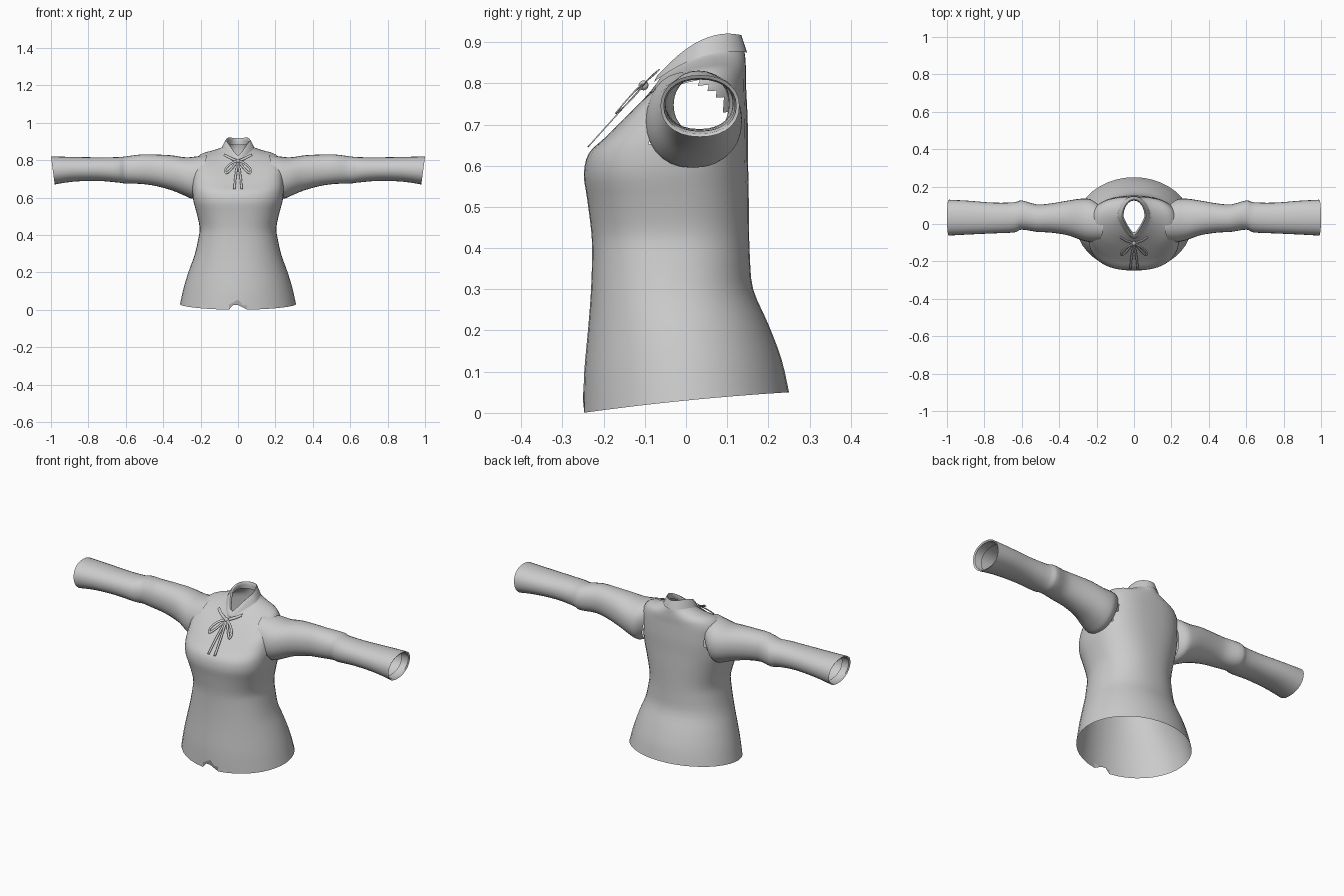
import bpy, bmesh, math
from mathutils import Vector

cube = bpy.data.objects.get("Cube")
if cube:
    bpy.data.objects.remove(cube)

cloth = bpy.data.materials.new("grey_cloth")
cloth.use_nodes = True
GREY = (0.6, 0.6, 0.6, 1)
cloth.diffuse_color = GREY
cloth.node_tree.nodes["Principled BSDF"].inputs["Base Color"].default_value = GREY


def finish(name, bm):
    mesh = bpy.data.meshes.new(name)
    bm.to_mesh(mesh)
    bm.free()
    obj = bpy.data.objects.new(name, mesh)
    bpy.context.collection.objects.link(obj)
    mesh.materials.append(cloth)
    bpy.ops.object.select_all(action='DESELECT')
    obj.select_set(True)
    bpy.context.view_layer.objects.active = obj
    bpy.ops.object.shade_smooth_by_angle(angle=math.radians(50))
    return obj


def smooth_rows(rows, steps):
    """Catmull-Rom interpolation through the section rows."""
    out = []
    for i in range(len(rows) - 1):
        quad = (rows[max(i - 1, 0)], rows[i], rows[i + 1], rows[min(i + 2, len(rows) - 1)])
        for k in range(steps):
            t = k / steps
            out.append([0.5 * (2 * b + (c - a) * t + (2 * a - 5 * b + 4 * c - d) * t * t
                               + (3 * b - a - 3 * c + d) * t ** 3) for a, b, c, d in zip(*quad)])
    return out + [list(rows[-1])]


def loft(rings):
    """Skin a list of closed rings without caps."""
    bm = bmesh.new()
    loops = [[bm.verts.new(p) for p in ring] for ring in rings]
    for a, b in zip(loops, loops[1:]):
        for i in range(len(a)):
            j = (i + 1) % len(a)
            bm.faces.new((a[i], a[j], b[j], b[i]))
    return bm


def power(v, p):
    return math.copysign(abs(v) ** p, v)


SEG = 40


def body_ring(row):
    """Tilted, rounded section: half width, front/back y, front/side/back z, roundness, front taper."""
    hw, yf, yb, zf, zs, zb, p, taper = row
    ring = []
    for i in range(SEG):
        a = math.tau * i / SEG
        s = power(math.sin(a), p)
        x = hw * power(math.cos(a), p) * (1 - taper * max(0, -s))
        y = (yf + yb) / 2 + s * (yb - yf) / 2
        z = zs + s * (zb - zf) / 2 + s * s * ((zb + zf) / 2 - zs)
        ring.append(Vector((x, y, z)))
    return ring


# Torso from hem to neckline
torso_rows = [
    (.31, -.25, .25, 0, .03, .05, 1, 0),
    (.29, -.247, .232, .1, .12, .13, 1, 0),
    (.262, -.238, .2, .2, .21, .215, .97, 0),
    (.233, -.231, .163, .29, .29, .3, .92, 0),
    (.212, -.228, .155, .38, .38, .38, .88, 0),
    (.205, -.23, .153, .44, .44, .45, .86, 0),
    (.222, -.24, .152, .52, .52, .55, .82, 0),
    (.24, -.248, .15, .58, .59, .63, .78, 0),
    (.245, -.236, .15, .63, .66, .7, .75, 0),
    (.242, -.2, .148, .665, .73, .75, .75, 0),
    (.232, -.165, .146, .7, .785, .79, .75, 0),
    (.2, -.13, .146, .735, .825, .82, .78, 0),
    (.14, -.1, .145, .765, .842, .845, .85, .1),
    (.09, -.075, .143, .795, .86, .87, 1, .3),
    (.072, -.062, .138, .815, .88, .89, 1, .5),
    (.064, -.058, .133, .825, .905, .917, 1, .5),
    (.056, -.045, .126, .822, .895, .908, 1, .5),
    (.06, -.045, .125, .81, .875, .88, 1, .5),
]
rings = [body_ring(r) for r in smooth_rows(torso_rows, 3)]
rings[0][SEG * 3 // 4].z += .055          # notch at the front of the hem
bm = loft(rings)
# Armholes inside the sleeve roots
holes = []
for f in bm.faces:
    c = f.calc_center_median()
    if abs(c.x) > .15 and ((c.y - .01) / .09) ** 2 + ((c.z - .71) / .095) ** 2 < 1:
        holes.append(f)
bmesh.ops.delete(bm, geom=holes, context='FACES')
finish("torso", bm)

# Turned-down collar
collar_rows = [
    (.064, -.06, .134, .827, .905, .917, 1, .5),
    (.074, -.069, .14, .82, .89, .9, 1, .45),
    (.087, -.078, .148, .803, .864, .875, 1, .4),
]
finish("collar", loft([body_ring(r) for r in smooth_rows(collar_rows, 2)]))

# Sleeves: top x, bottom x, front y, back y, top z, bottom z
sleeve_rows = [
    (.165, .225, -.095, .105, .828, .6),
    (.22, .25, -.097, .133, .82, .595),
    (.28, .29, -.085, .135, .815, .612),
    (.36, .35, -.06, .125, .826, .637),
    (.45, .44, -.046, .11, .83, .662),
    (.52, .52, -.042, .105, .83, .673),
    (.6, .6, -.03, .126, .82, .675),
    (.64, .64, -.045, .116, .816, .68),
    (.75, .75, -.05, .114, .815, .689),
    (.88, .88, -.056, .124, .817, .685),
    (1, .98, -.062, .13, .82, .67),
]
cuff_rows = [(.995, .975, -.054, .122, .812, .678), (.95, .94, -.05, .118, .809, .684)]


def sleeve_ring(row, side):
    xt, xb, yf, yb, zt, zb = row
    ring = []
    for i in range(28):
        a = math.tau * i / 28
        c, s = power(math.cos(a), .92), power(math.sin(a), .92)
        ring.append((side * ((xt + xb) / 2 + s * (xt - xb) / 2),
                     (yf + yb) / 2 + c * (yb - yf) / 2,
                     (zt + zb) / 2 + s * (zt - zb) / 2))
    return ring


for side, name in ((1, "left_sleeve"), (-1, "right_sleeve")):
    bm = loft([sleeve_ring(r, side) for r in smooth_rows(sleeve_rows, 3) + cuff_rows])
    if side > 0:
        bmesh.ops.reverse_faces(bm, faces=bm.faces[:])
    finish(name, bm)


# Ribbon strips lying along the slope of the chest
def ribbon(name, points, width, side):
    pts = [Vector(p) for p in smooth_rows(points, 4)]
    bm = bmesh.new()
    pairs = []
    for i, p in enumerate(pts):
        t = pts[min(i + 1, len(pts) - 1)] - pts[max(i - 1, 0)]
        n = Vector((-t.y, t.x, 0)).normalized() * width / 2
        pair = []
        for q in (p + n, p - n):
            pair.append(bm.verts.new((side * q.x, -.075 - (.82 - q.y) * .9 - q.z, q.y)))
        pairs.append(pair)
    for a, b in zip(pairs, pairs[1:]):
        bm.faces.new((a[0], a[1], b[1], b[0]) if side < 0 else (a[0], b[0], b[1], a[1]))
    obj = finish(name, bm)
    solid = obj.modifiers.new("thickness", 'SOLIDIFY')
    solid.thickness = .003


for side, label in ((1, "left"), (-1, "right")):
    ribbon(label + "_bow_loop", [(0, .795, .006), (.035, .782, .012), (.066, .752, .012),
                                 (.064, .73, .01), (.045, .742, .004), (.02, .77, .002),
                                 (0, .795, .004)], .01, side)
    ribbon(label + "_bow_end", [(0, .793, .004), (.04, .81, .005), (.074, .828, 0)], .012, side)
    ribbon(label + "_long_tail", [(0, .795, .004), (.012, .72, .004), (.02, .645, .004)], .011, side)

# Knot
bm = bmesh.new()
bmesh.ops.create_uvsphere(bm, u_segments=12, v_segments=8, radius=.012)
bmesh.ops.translate(bm, verts=bm.verts[:], vec=(0, -.103, .795))
finish("bow_knot", bm)
